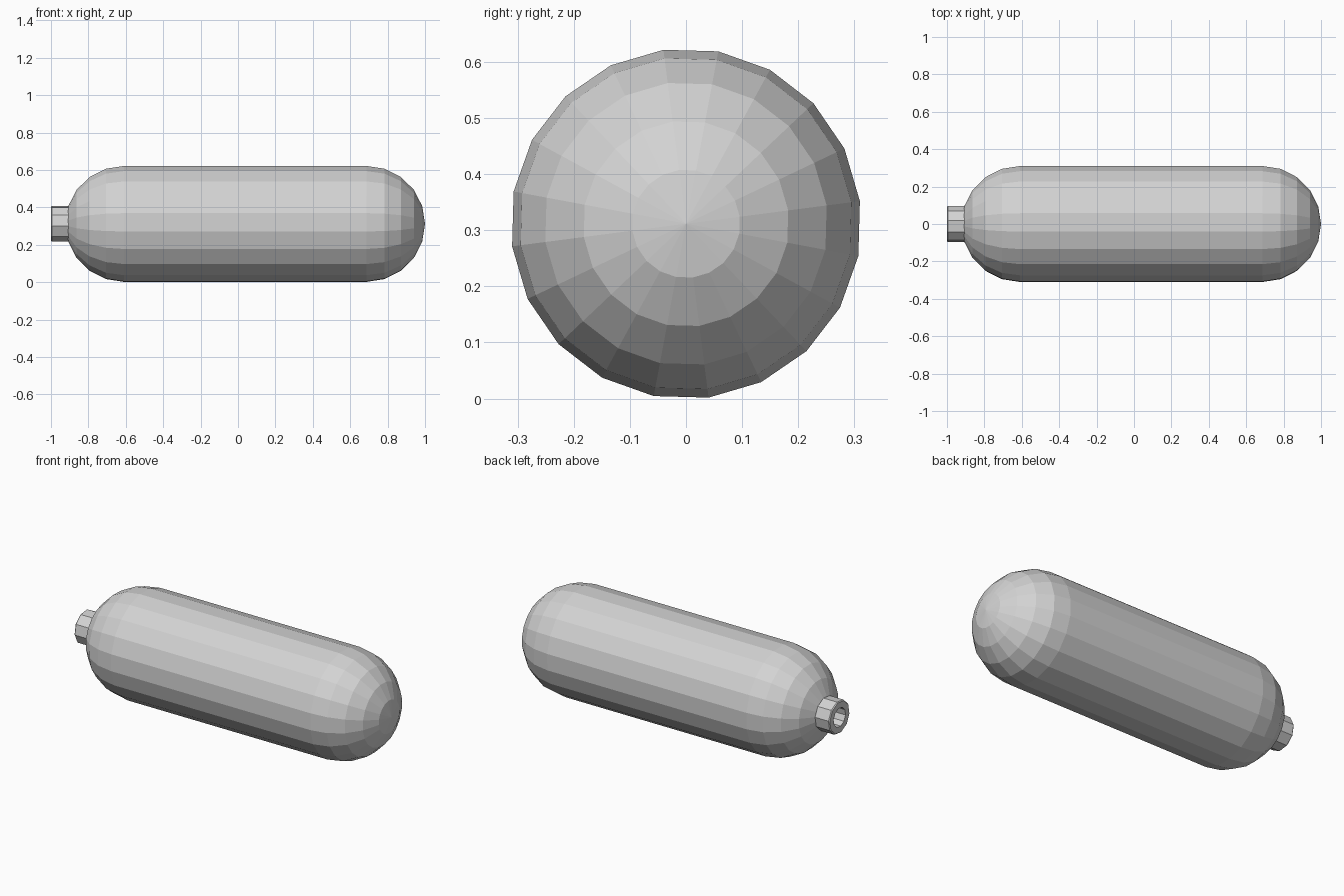
import bpy, bmesh, math

cube = bpy.data.objects.get("Cube")
if cube:
    bpy.data.objects.remove(cube, do_unlink=True)

RADIUS = 0.3125
AXIS_Z = 0.3115
TWIST = math.radians(7.4)

metal = bpy.data.materials.new("light_grey_metal")
metal.use_nodes = True
colour = (0.65, 0.65, 0.65, 1)
metal.diffuse_color = colour
metal.node_tree.nodes["Principled BSDF"].inputs["Base Color"].default_value = colour


def lathe(name, profile, sides, closed=False):
    """Turn (x, radius) points around the lengthwise axis."""
    bm = bmesh.new()
    rings = []
    for x, r in profile:
        if r < 1e-5:
            rings.append([bm.verts.new((x, 0, AXIS_Z))] * sides)
            continue
        angles = [TWIST + math.tau * i / sides for i in range(sides)]
        rings.append([bm.verts.new((x, r * math.cos(a), AXIS_Z + r * math.sin(a)))
                      for a in angles])
    pairs = list(zip(rings, rings[1:]))
    if closed:
        pairs.append((rings[-1], rings[0]))
    for a, b in pairs:
        for i in range(sides):
            j = (i + 1) % sides
            # dict drops the repeated vertex at a pole
            bm.faces.new(list(dict.fromkeys((a[i], a[j], b[j], b[i]))))
    bmesh.ops.recalc_face_normals(bm, faces=bm.faces)
    mesh = bpy.data.meshes.new(name)
    bm.to_mesh(mesh)
    bm.free()
    mesh.materials.append(metal)
    obj = bpy.data.objects.new(name, mesh)
    bpy.context.collection.objects.link(obj)
    return obj


# Capsule body: a dome on each end of a straight barrel
def dome(centre, side):
    steps = [math.radians(18 * i) for i in range(6)]
    return [(centre + side * RADIUS * math.sin(t), RADIUS * math.cos(t)) for t in steps]


lathe("tank_body", dome(-0.61, -1)[::-1] + dome(1 - RADIUS, 1), 20)

# Hollow neck with a lightly chamfered lip
outer, bore, chamfer = 0.097, 0.056, 0.005
lathe("tank_neck", [(-0.9, bore), (-0.9, outer - chamfer), (-0.907, outer),
                    (-1 + chamfer, outer), (-1, outer - chamfer), (-1, bore)],
      10, closed=True)
